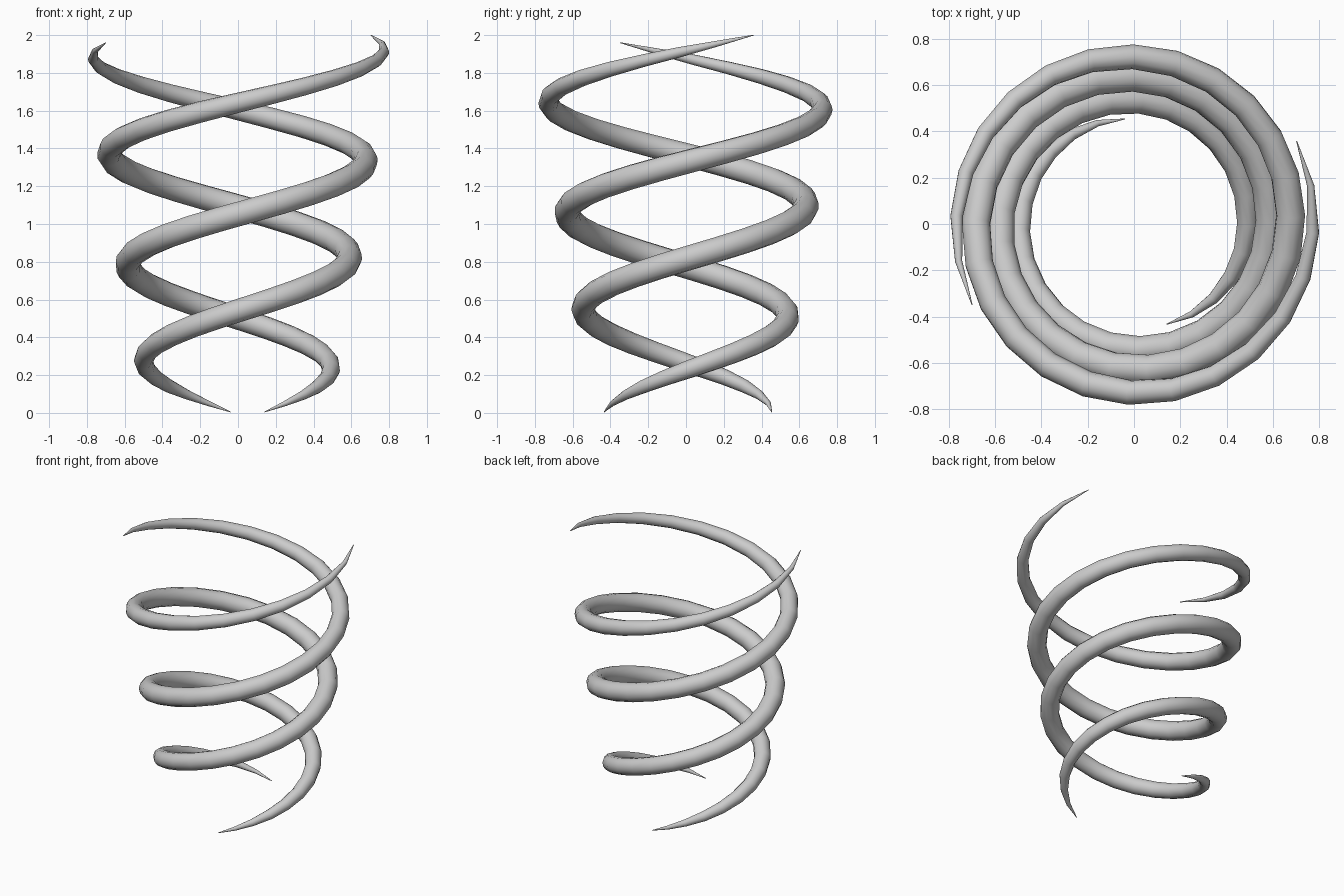
import bpy
from math import radians, sin, cos

if "Cube" in bpy.data.objects:
    bpy.data.objects.remove(bpy.data.objects["Cube"])

# tube thickness along the strand (fraction of length, tube radius)
TAPER = [(0, 0.002), (0.03, 0.018), (0.07, 0.036), (0.12, 0.049), (0.2, 0.058), (0.35, 0.065),
         (0.5, 0.067), (0.65, 0.065), (0.8, 0.056), (0.9, 0.042), (0.96, 0.026), (1, 0.002)]


def thickness(t):
    for (a, ra), (b, rb) in zip(TAPER, TAPER[1:]):
        if t <= b:
            return ra + (rb - ra) * (t - a) / (b - a)
    return TAPER[-1][1]


def strand(name, a0, a1, z0, z1, steps=44):
    """Rising spiral with a widening radius and pointed ends."""
    cu = bpy.data.curves.new(name, 'CURVE')
    cu.dimensions = '3D'
    cu.bevel_depth = 1.0
    cu.bevel_resolution = 4
    sp = cu.splines.new('POLY')
    sp.points.add(steps)
    for i, p in enumerate(sp.points):
        t = i / steps
        a = radians(a0 + (a1 - a0) * t)
        z = z0 + (z1 - z0) * t
        r = 0.455 + 0.167 * z
        p.co = (r * cos(a), r * sin(a), z, 1)
        p.radius = thickness(t)
    ob = bpy.data.objects.new(name, cu)
    bpy.context.collection.objects.link(ob)
    bpy.ops.object.select_all(action='DESELECT')
    ob.select_set(True)
    bpy.context.view_layer.objects.active = ob
    bpy.ops.object.convert(target='MESH')
    bpy.ops.object.shade_smooth()


# two intertwined spiral strands
strand("spiral_strand_a", -72, 566.5, 0.005, 1.96)
strand("spiral_strand_b", 95, 747, 0.005, 2.0)
